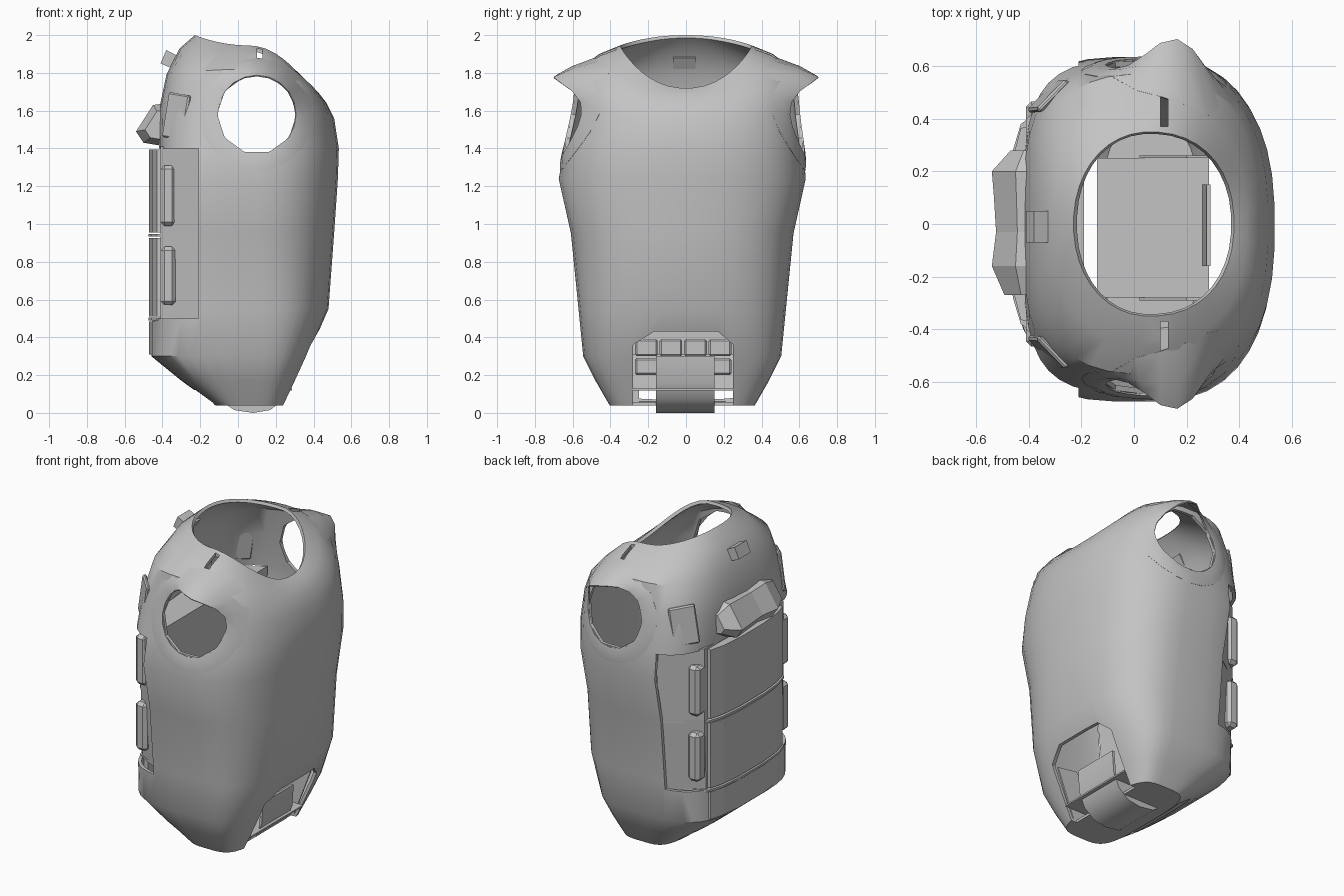
import bpy, bmesh, math

cube = bpy.data.objects.get("Cube")
if cube:
    bpy.data.objects.remove(cube, do_unlink=True)

grey = bpy.data.materials.new("plain grey")
grey.use_nodes = True
COLOR = (0.55, 0.55, 0.55, 1)
grey.diffuse_color = COLOR
grey.node_tree.nodes["Principled BSDF"].inputs["Base Color"].default_value = COLOR


def finish(name, bm, fix=True):
    """Turn a bmesh into a named object with the grey material."""
    if fix:
        bmesh.ops.recalc_face_normals(bm, faces=bm.faces[:])
    mesh = bpy.data.meshes.new(name)
    bm.to_mesh(mesh)
    bm.free()
    obj = bpy.data.objects.new(name, mesh)
    bpy.context.collection.objects.link(obj)
    mesh.materials.append(grey)
    return obj


def loft(name, rings, start=True, end=True, fix=True):
    """Skin a list of closed rings, with optional end caps."""
    bm = bmesh.new()
    rows = [[bm.verts.new(p) for p in ring] for ring in rings]
    n = len(rows[0])
    for a, b in zip(rows, rows[1:]):
        for i in range(n):
            j = (i + 1) % n
            bm.faces.new((a[i], a[j], b[j], b[i]))
    if start:
        bm.faces.new(rows[0][::-1])
    if end:
        bm.faces.new(rows[-1])
    return finish(name, bm, fix)


def extrude_y(name, profile, y0, y1):
    return loft(name, [[(x, y, z) for x, z in profile] for y in (y0, y1)])


def extrude_z(name, half_outline, z0, z1):
    """Extrude an outline mirrored across y = 0."""
    outline = half_outline + [(x, -y) for x, y in reversed(half_outline)]
    return loft(name, [[(x, y, z) for x, y in outline] for z in (z0, z1)])


def box(name, lo, hi, bevel=0):
    bm = bmesh.new()
    bmesh.ops.create_cube(bm, size=1)
    for v in bm.verts:
        v.co = [l + (c + 0.5) * (h - l) for l, h, c in zip(lo, hi, v.co)]
    if bevel:
        bmesh.ops.bevel(bm, geom=bm.edges[:], offset=bevel, segments=1, affect='EDGES')
    return finish(name, bm)


def activate(obj):
    bpy.ops.object.select_all(action='DESELECT')
    obj.select_set(True)
    bpy.context.view_layer.objects.active = obj


def thicken(obj, amount):
    activate(obj)
    mod = obj.modifiers.new("thickness", 'SOLIDIFY')
    mod.thickness, mod.offset = amount, -1
    bpy.ops.object.modifier_apply(modifier=mod.name)


def cut(obj, cutter):
    cutter.hide_render = True
    activate(obj)
    mod = obj.modifiers.new("cut", 'BOOLEAN')
    mod.operation, mod.solver, mod.object = 'DIFFERENCE', 'EXACT', cutter
    bpy.ops.object.modifier_apply(modifier=mod.name)
    bpy.data.objects.remove(cutter, do_unlink=True)


def smooth(obj, degrees=35):
    activate(obj)
    bpy.ops.object.shade_smooth_by_angle(angle=math.radians(degrees))


# Torso shell: back x, front x, y centre, half width, heights at back, side,
# front, then roundness of the back half and of the front half
SECTIONS = [
    (-0.12, 0.25, -0.02, 0.385, 0.04, 0.04, 0.04, 0.5, 0.5),
    (-0.30, 0.31, -0.02, 0.46, 0.17, 0.17, 0.17, 0.5, 0.55),
    (-0.46, 0.37, -0.02, 0.525, 0.30, 0.30, 0.30, 0.5, 0.6),
    (-0.45, 0.48, -0.02, 0.55, 0.55, 0.55, 0.55, 0.5, 0.72),
    (-0.44, 0.51, -0.02, 0.59, 0.95, 0.95, 0.95, 0.5, 0.8),
    (-0.43, 0.53, -0.02, 0.655, 1.24, 1.24, 1.24, 0.5, 0.8),
    (-0.42, 0.535, -0.01, 0.63, 1.40, 1.42, 1.40, 0.52, 0.8),
    (-0.42, 0.51, 0, 0.60, 1.60, 1.64, 1.56, 0.6, 0.8),
    (-0.38, 0.47, 0, 0.57, 1.79, 1.82, 1.64, 0.7, 0.8),
    (-0.31, 0.43, 0, 0.46, 1.93, 1.90, 1.69, 0.85, 0.85),
    (-0.23, 0.38, 0, 0.35, 2.00, 1.945, 1.72, 0.95, 0.9),
]


def torso_ring(back, front, cy, half, z_back, z_side, z_front, p_back, p_front):
    ring, count, cx = [], 40, 0.06
    for i in range(count):
        t = math.tau * (i + 0.5) / count
        c, s = math.cos(t), math.sin(t)
        edge, z_end, power = (front, z_front, p_front) if c > 0 else (back, z_back, p_back)
        u = abs(c) ** power
        y = cy + math.copysign(half * abs(s) ** power, s)
        ring.append((cx + (edge - cx) * u, y, z_side + (z_end - z_side) * u * u))
    return ring


shell = loft("torso_shell", [torso_ring(*s) for s in SECTIONS], end=False, fix=False)
thicken(shell, 0.02)

# Arm collars, laid on the shell, with a pointed flare above each opening
ARM_X, ARM_Z = 0.1, 1.58


def arm_circle(radius, depth, count):
    pts = []
    for i in range(count):
        t = math.tau * (i + 0.5) / count + math.pi / count
        x, z = ARM_X + radius * math.cos(t), ARM_Z + radius * math.sin(t)
        pts.append((x, depth(x, z, math.sin(t + 0.3)), z))
    return pts


def on_shell(side, lift, flare=0):
    def depth(x, z, s):
        hit = shell.ray_cast((x, side * 2, z), (0, -side, 0))[1]
        return hit.y + side * (lift + flare * max(0, s) ** 4)
    return depth


for side in (-1, 1):
    collar = loft("arm_collar", [
        arm_circle(0.30, on_shell(side, 0.002), 20),
        arm_circle(0.255, on_shell(side, 0.01, 0.06), 20),
        arm_circle(0.208, on_shell(side, 0.006, 0.13), 20),
    ], start=False, end=False)
    thicken(collar, 0.008)
    smooth(collar, 45)

# Openings: arms, shoulder seams, crotch arch, lower back notch, pack recess
for side in (-1, 1):
    cut(shell, loft("arm_cutter", [arm_circle(0.21, lambda x, z, s, d=d: side * d, 10)
                                   for d in (0.3, 1)]))
    lo, hi = sorted((side * 0.37, side * 0.54))
    cut(shell, box("seam_cutter", (0.1, lo, 1.8), (0.13, hi, 2.1)))
arch = [(-0.28, -0.1), (0.25, -0.1), (0.25, 0.36), (0.17, 0.43), (-0.17, 0.43), (-0.28, 0.36)]
cut(shell, loft("crotch_cutter", [[(x, y, z) for y, z in arch] for x in (0.2, 0.7)]))
cut(shell, box("notch_cutter", (-0.6, -0.25, -0.1), (-0.13, 0.25, 0.12)))
cut(shell, box("recess_cutter", (-0.8, -0.9, 0.5), (-0.21, 0.9, 1.4)))
smooth(shell)

# Crotch strap, floor plate and inner side walls
strap = [(0.29, 0.30), (0.28, 0.16), (0.24, 0.07), (0.17, 0.015), (0.08, 0.0),
         (-0.02, 0.015), (-0.1, 0.07), (-0.13, 0.12), (0.26, 0.125), (0.275, 0.30)]
smooth(extrude_y("crotch_strap", strap, -0.16, 0.15))
box("floor_plate", (-0.14, -0.28, 0.118), (0.285, 0.25, 0.128))
wall = [(0.22, 0.05), (0.34, 0.36), (0.2, 0.38), (0.02, 0.12), (0.05, 0.05)]
for y in (-0.29, 0.25):
    extrude_y("crotch_wall", wall, y, y + 0.01)

# Inner blocks behind the crotch opening
for i in range(4):
    y = -0.27 + i * 0.13
    for z in (0.2, 0.3):
        box("inner_block", (-0.28, y, z), (-0.22, y + 0.12, z + 0.09), 0.01)

# Back pack core, filling the recess
core = [[(-0.19, -w, z), (-0.19, w, z), (-0.41, d, z), (-0.41, -d, z)]
        for z, w, d in ((0.49, 0.5, 0.38), (0.95, 0.55, 0.40), (1.41, 0.57, 0.40))]
loft("pack_core", core)

# Curved back panels and the ledges between them
panel = [(-0.38, 0.37), (-0.43, 0.365), (-0.455, 0.27), (-0.47, 0.12)]
for z0, z1 in ((0.955, 1.395), (0.51, 0.925), (0.31, 0.485)):
    extrude_z("back_panel", panel, z0, z1)
for z, w in ((0.94, 0.54), (0.497, 0.48)):
    ledge = [(-0.21, w), (-0.43, 0.38), (-0.46, 0.28), (-0.475, 0.12)]
    extrude_z("pack_ledge", ledge, z - 0.007, z + 0.007)

# Side pouches on the pack and slanted shoulder blade plates
for side in (-1, 1):
    for z0, z1 in ((0.57, 0.88), (0.99, 1.31)):
        lo, hi = sorted((side * 0.38, side * 0.465))
        box("side_pouch", (-0.41, lo, z0), (-0.33, hi, z1), 0.02)
    plate = box("shoulder_blade_plate", (-0.08, -0.012, -0.12), (0.08, 0.012, 0.12), 0.008)
    plate.location = (-0.325, side * 0.485, 1.57)
    plate.rotation_euler = (side * 0.1, 0.12, side * 0.8)

# Crumpled hump above the panels
hump = [(-0.38, 1.64), (-0.45, 1.63), (-0.54, 1.49), (-0.50, 1.43), (-0.38, 1.41)]
rings = []
for y, k in ((-0.27, 0.7), (-0.16, 1.0), (-0.03, 0.9), (0.1, 0.95), (0.2, 1.0), (0.28, 0.55)):
    rings.append([(-0.38 + (x + 0.38) * k, y, 1.52 + (z - 1.52) * k) for x, z in hump])
loft("back_hump", rings)

# Small bent fin under the nape
fin = [(-0.30, 1.88), (-0.38, 1.92), (-0.41, 1.85), (-0.34, 1.82)]
extrude_y("nape_fin", fin, -0.07, 0.05)
